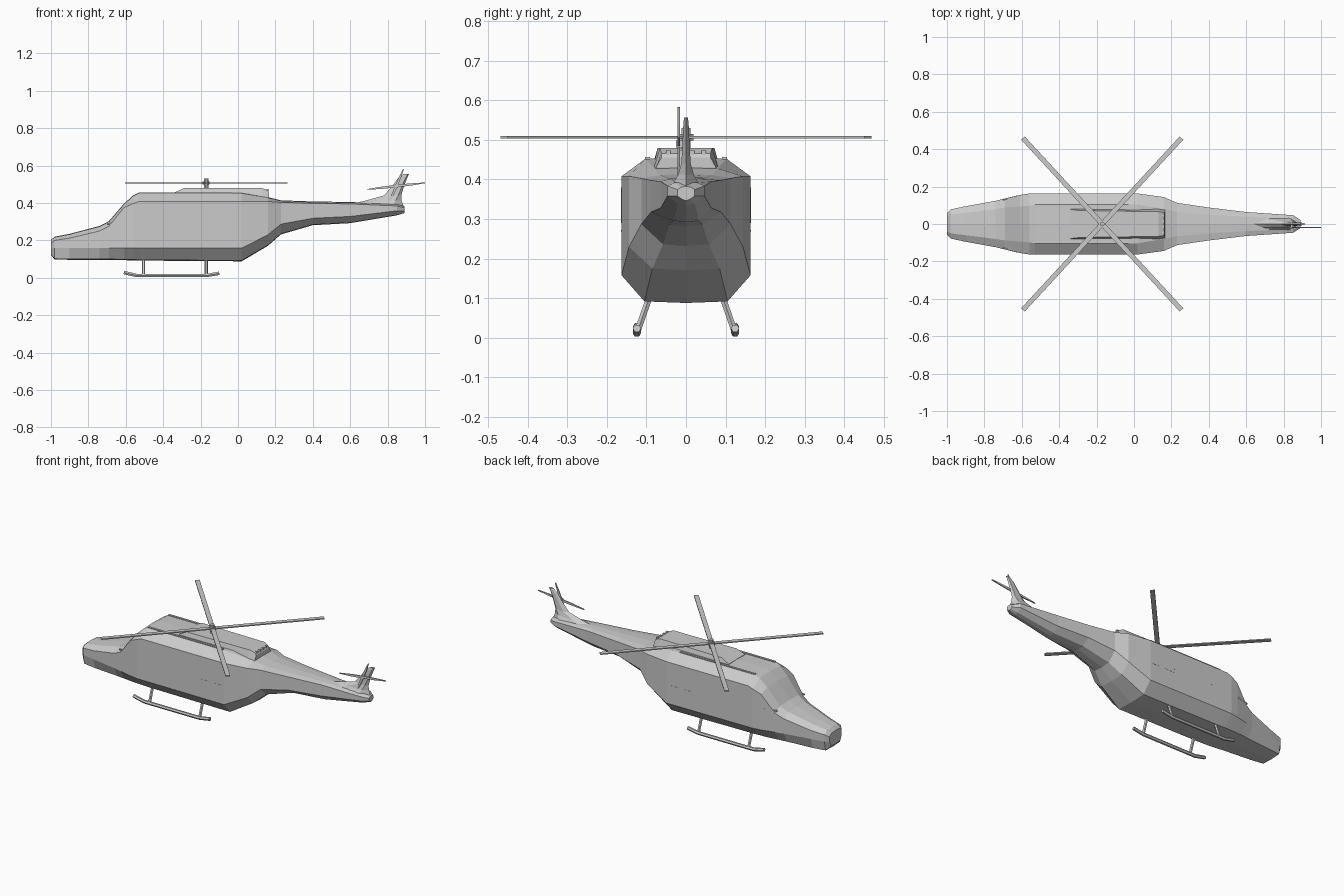
import bpy, bmesh, math
from mathutils import Vector, Matrix

if "Cube" in bpy.data.objects:
    bpy.data.objects.remove(bpy.data.objects["Cube"])


def finish(name, bm):
    bmesh.ops.recalc_face_normals(bm, faces=bm.faces)
    me = bpy.data.meshes.new(name)
    bm.to_mesh(me)
    bm.free()
    ob = bpy.data.objects.new(name, me)
    bpy.context.collection.objects.link(ob)
    return ob


def loft(name, rings):
    """Skin closed rings of equal point count and cap both ends."""
    bm = bmesh.new()
    loops = [[bm.verts.new(p) for p in r] for r in rings]
    n = len(loops[0])
    for a, b in zip(loops, loops[1:]):
        for i in range(n):
            j = (i + 1) % n
            bm.faces.new((a[i], a[j], b[j], b[i]))
    bm.faces.new(loops[0])
    bm.faces.new(loops[-1])
    return finish(name, bm)


def box(name, size, loc):
    bm = bmesh.new()
    bmesh.ops.create_cube(bm, size=1, matrix=Matrix.Translation(loc) @ Matrix.Diagonal((*size, 1)))
    return finish(name, bm)


def tube(name, pts, r, sides=6):
    """Pipe through points lying in one plane."""
    pts = [Vector(p) for p in pts]
    rings = []
    for i, p in enumerate(pts):
        d = (pts[min(i + 1, len(pts) - 1)] - pts[max(i - 1, 0)]).normalized()
        u = d.cross(Vector((1, 0, 0)) if abs(d.x) < 0.5 else Vector((0, 1, 0))).normalized()
        v = d.cross(u)
        rings.append([p + r * (math.cos(t) * u + math.sin(t) * v)
                      for t in (math.tau * (k + 0.5) / sides for k in range(sides))])
    return loft(name, rings)


def mirrored(half):
    """Close a bottom-to-top half section across y = 0."""
    return half + [(x, -y, z) for x, y, z in reversed(half) if y > 0]


# Fuselage and tail boom: x, belly half width, belly z, side half width,
# lower side z, upper side z, roof half width, roof z
stations = [
    (-1.00, .045, .125, .058, .155, .185, .040, .200),
    (-0.98, .068, .102, .078, .158, .200, .050, .217),
    (-0.90, .078, .100, .095, .160, .212, .060, .232),
    (-0.74, .092, .100, .124, .160, .250, .080, .274),
    (-0.69, .098, .100, .136, .160, .275, .088, .300),
    (-0.61, .104, .098, .155, .160, .375, .094, .393),
    (-0.56, .105, .097, .163, .160, .397, .098, .438),
    (-0.53, .105, .096, .163, .160, .408, .103, .452),
    (0.02, .105, .092, .163, .158, .408, .103, .452),
    (0.16, .085, .175, .144, .230, .408, .080, .428),
    (0.23, .058, .236, .113, .287, .403, .065, .411),
    (0.40, .042, .285, .088, .318, .398, .050, .405),
    (0.60, .032, .296, .064, .328, .395, .038, .402),
    (0.85, .022, .338, .047, .358, .384, .028, .392),
    (0.89, .010, .350, .022, .358, .374, .014, .380),
]
rings = []
for x, wb, zb, w, zl, zu, wt, zt in stations:
    rings.append(mirrored([(x, 0, zb - .004), (x, wb, zb), (x, w, zl),
                           (x, w, zu), (x, wt, zt), (x, 0, zt + .003)]))
loft("fuselage", rings)

# Engine housing on the roof
loft("engine_housing", [
    [(x, -b, zb), (x, b, zb), (x, t, zt), (x, -t, zt)]
    for x, b, zb, t, zt in [(-.34, .085, .43, .078, .456), (-.29, .086, .43, .072, .479),
                            (.13, .086, .415, .066, .479), (.160, .080, .415, .062, .466),
                            (.165, .076, .43, .062, .455)]])
for i in range(4):
    box(f"exhaust_rib_{i + 1}", (.012, .012, .012), (.158, -.045 + .03 * i, .468))

# Main rotor: mast, hub and four blades
HUB = Vector((-.17, 0, .507))
tube("rotor_mast", [(HUB.x, 0, .46), (HUB.x, 0, .53)], .012, 8)
tube("rotor_hub", [(HUB.x, 0, .498), (HUB.x, 0, .515)], .02, 8)
for i, deg in enumerate((47.3, 132.7, 227.3, 312.7)):
    blade = box(f"rotor_blade_{i + 1}", (.625, .026, .006), (.3125, 0, 0))
    blade.location = HUB
    blade.rotation_euler.z = math.radians(deg)

# Swept tail fin, flaring into the boom
fin = []
for z, xf, xb, w in [(.385, .56, .885, .035), (.412, .68, .875, .020), (.44, .78, .873, .012),
                     (.485, .82, .886, .009), (.535, .858, .905, .007), (.556, .885, .915, .005)]:
    q = (xb - xf) * .35
    fin.append([(xf, 0, z), (xf + q, w, z), (xb - q * .5, w, z), (xb, 0, z),
                (xb - q * .5, -w, z), (xf + q, -w, z)])
loft("tail_fin", fin)

# Tail rotor on the fin's front side
TAIL = Vector((.846, -.018, .490))
tail_hub = box("tail_rotor_hub", (.018, .026, .018), (.846, -.012, .490))
for i, (deg, length) in enumerate(((6.5, .155), (67, .10), (186.5, .155), (247, .10))):
    tb = loft(f"tail_rotor_blade_{i + 1}", [
        [(x, -.003, -h), (x, .003, -h), (x, .003, h), (x, -.003, h)]
        for x, h in ((0, .007), (length * .5, .006), (length, .002))])
    tb.location = TAIL
    tb.rotation_euler.y = -math.radians(deg)

# Landing skids, struts and door seams on both sides
for side, s in (("left", 1), ("right", -1)):
    y = .124 * s
    tube(f"{side}_skid", [(-.61, y, .028), (-.54, y, .012), (-.17, y, .012), (-.10, y, .024)], .0105)
    for where, x in (("front", -.505), ("rear", -.17)):
        tube(f"{side}_{where}_strut", [(x, y, .012), (x, .090 * s, .11)], .009)
    for n, x in enumerate((-.42, -.155)):
        box(f"{side}_door_seam_{n + 1}", (.004, .003, .09), (x, .1625 * s, .335))
    for n, x in enumerate((-.12, -.03)):
        box(f"{side}_step_slot_{n + 1}", (.06, .003, .004), (x, .1625 * s, .27))
    # Roof rail and cockpit window ledge
    box(f"{side}_roof_rail", (.50, .012, .010), (-.28, .097 * s, .452))
    tube(f"{side}_window_ledge", [(-.70, .130 * s, .288), (-.62, .150 * s, .288)], .005, 4)
